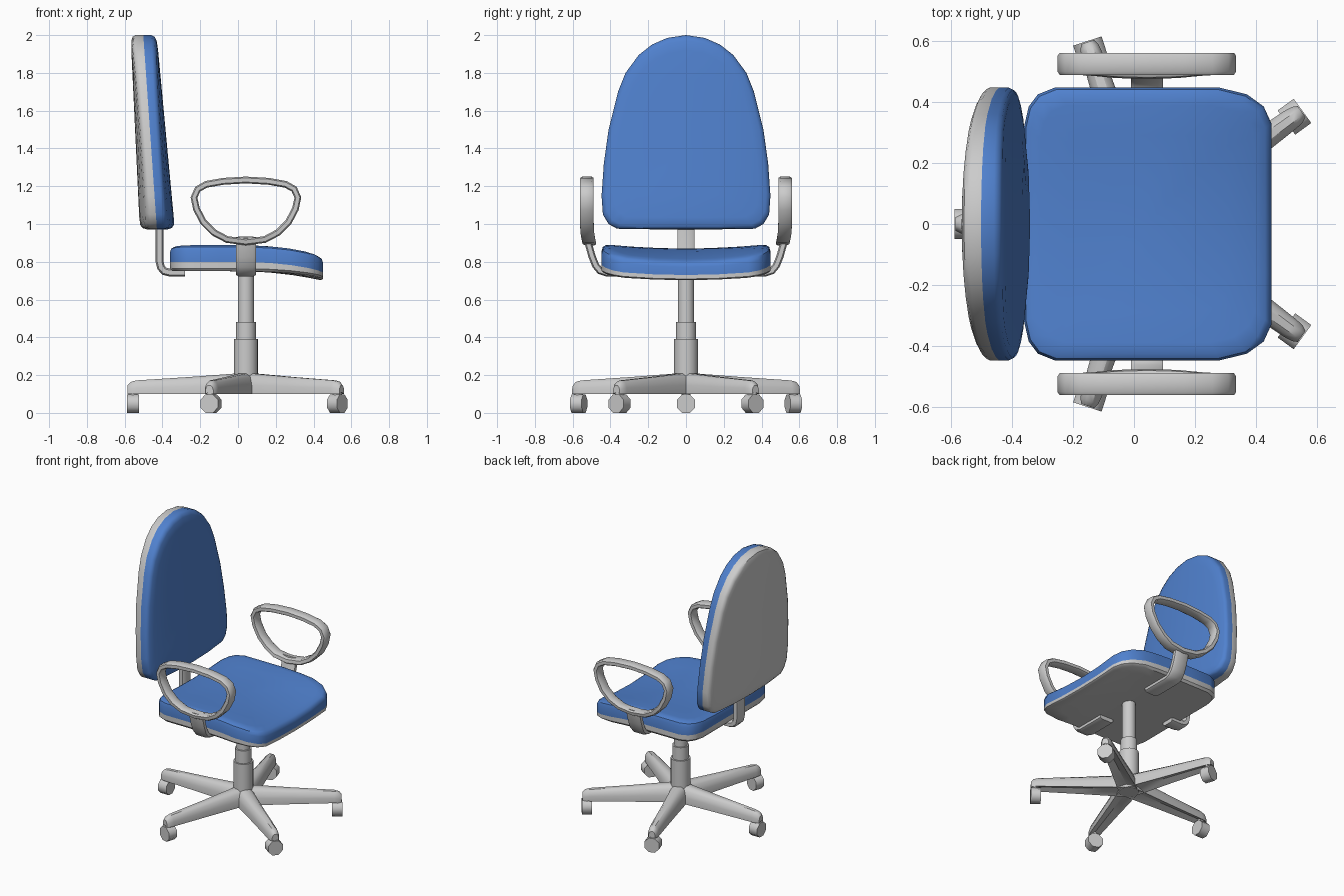
import bpy, bmesh, math
from mathutils import Vector, Matrix

if "Cube" in bpy.data.objects:
    bpy.data.objects.remove(bpy.data.objects["Cube"])

blue = bpy.data.materials.new("blue_fabric")
blue.diffuse_color = (0.08, 0.22, 0.62, 1)
blue.use_nodes = True
blue.node_tree.nodes["Principled BSDF"].inputs["Base Color"].default_value = blue.diffuse_color
CX = 0.042  # column axis


def finish(bm, name, mat=None, angle=40):
    bmesh.ops.recalc_face_normals(bm, faces=bm.faces[:])
    me = bpy.data.meshes.new(name)
    bm.to_mesh(me)
    bm.free()
    ob = bpy.data.objects.new(name, me)
    bpy.context.collection.objects.link(ob)
    if mat:
        me.materials.append(mat)
    bpy.ops.object.select_all(action='DESELECT')
    ob.select_set(True)
    bpy.context.view_layer.objects.active = ob
    bpy.ops.object.shade_smooth_by_angle(angle=math.radians(angle))
    return ob


def loft(bm, rings, closed=False, cap=True):
    vs = [[bm.verts.new(p) for p in r] for r in rings]
    n = len(vs[0])
    for i in range(len(vs) if closed else len(vs) - 1):
        a, b = vs[i], vs[(i + 1) % len(vs)]
        for k in range(n):
            j = (k + 1) % n
            bm.faces.new((a[k], a[j], b[j], b[k]))
    if cap and not closed:
        bm.faces.new(vs[0])
        bm.faces.new(vs[-1])
    return vs


def pad(name, outline, centre, layers, place, mat=None):
    """Cushion: outline shrunk towards its centre, layer by layer."""
    c = Vector(centre)
    bm = bmesh.new()
    rings = [[place(*(c + (Vector(p) - c) * s), t) for p in outline] for s, t in layers]
    last = loft(bm, rings, cap=False)[-1]
    tip = bm.verts.new(place(*c, layers[-1][1]))
    for k in range(len(last)):
        bm.faces.new((last[k], last[(k + 1) % len(last)], tip))
    return finish(bm, name, mat)


def sweep(name, path, thick, width, place, closed=False):
    """Bevelled flat bar along a 2D path."""
    pts = [Vector(p) for p in path]
    n = len(pts)
    sec = [(-1, -.7), (-.6, -1), (.6, -1), (1, -.7), (1, .7), (.6, 1), (-.6, 1), (-1, .7)]
    rings = []
    for i, p in enumerate(pts):
        a = pts[i - 1] if closed or i else p
        b = pts[(i + 1) % n] if closed or i < n - 1 else p
        t = (b - a).normalized()
        nor = Vector((-t.y, t.x))
        rings.append([place(*(p + nor * s * thick / 2), w * width / 2) for s, w in sec])
    bm = bmesh.new()
    loft(bm, rings, closed)
    return finish(bm, name)


def mirrored(half):
    """Mirror a half outline across y; the first and last points lie on the axis."""
    return half + [(a, -b) for a, b in reversed(half[1:-1])]


# backrest: fabric cushion in front, shell behind
half = [(0, 2.0), (.10, 1.985), (.18, 1.95), (.25, 1.895), (.32, 1.80), (.36, 1.70),
        (.41, 1.50), (.435, 1.32), (.447, 1.15), (.44, 1.05), (.41, 1.0), (.365, .975),
        (.18, .972), (0, .972)]
back_outline = half + [(-y, z) for y, z in reversed(half[1:-1])]


def back_place(y, z, t):
    depth = (.055 + .04 * (1 - (y / .45) ** 2)) * (1 - .25 * (z - .98))
    return (-.43 - .07 * (z - .98) + t * depth, y, z)


edge = [(1, 0), (1, .6), (.985, .84), (.95, .96), (.86, 1), (.6, 1), (.3, 1)]
pad("backrest_cushion", back_outline, (0, 1.42), edge, back_place, blue)
pad("backrest_shell", back_outline, (0, 1.42), [(s, -.95 * t) for s, t in edge], back_place)

# seat: saddle-shaped cushion and pan, both drooping at the front
seat_outline = mirrored([(.45, 0), (.45, .17), (.45, .33), (.425, .385), (.37, .425), (.28, .447),
                         (.18, .447), (.05, .447), (-.1, .447), (-.26, .447), (-.315, .425),
                         (-.345, .385), (-.36, .32), (-.36, .16), (-.36, 0)])


def seat_place(x, y, t):
    f = max(0, (x - .0) / .45) ** 2
    c = 1 - (y / .45) ** 2
    z = .80 - .045 * f - .025 * f * c
    z += t * (.095 - .025 * c) if t > 0 else t * (.05 - .02 * f)
    return (x, y, z)


seat_edge = [(1, 0), (1, .6), (.985, .84), (.95, .95), (.87, 1), (.65, 1), (.4, 1), (.2, 1)]
pad("seat_cushion", seat_outline, (.045, 0), seat_edge, seat_place, blue)
pan_edge = [(1, 0), (1, -.7), (.97, -1), (.8, -1), (.6, -1), (.3, -1)]
pad("seat_pan", seat_outline, (.045, 0), pan_edge, seat_place)

# bracket joining seat and backrest
sweep("back_bracket", [(-.43, 1.2), (-.415, 1.0), (-.415, .80), (-.408, .77), (-.39, .75),
                       (-.36, .743), (-.28, .743)], .042, .09, lambda a, b, w: (a, w, b))

# armrests: a closed loop on a post that curves under the seat
arm = [(0, 1.233), (.12, 1.226), (.21, 1.21), (.255, 1.185), (.275, 1.14), (.262, 1.08),
       (.225, 1.01), (.17, .955), (.10, .918), (0, .905)]
loop = arm + [(-a, b) for a, b in reversed(arm[1:-1])]
post = [(.521, .93), (.515, .89), (.498, .83), (.478, .78), (.455, .752), (.42, .741), (.22, .741)]
for side, s in (("left", 1), ("right", -1)):
    sweep(side + "_arm_loop", loop, .036, .072,
          lambda a, b, w: (CX + a, s * (.525 + w - 1.25 * max(0, 1 - b) ** 2), b), True)
    sweep(side + "_arm_post", post, .038, .105, lambda a, b, w: (CX + w, s * a, b))

# gas column in three steps
for name, r, z0, z1 in (("column_sleeve", .0635, .10, .39), ("column_collar", .053, .38, .48),
                        ("column_piston", .043, .47, .765)):
    bm = bmesh.new()
    bmesh.ops.create_cone(bm, cap_ends=True, segments=20, radius1=r, radius2=r, depth=z1 - z0,
                          matrix=Matrix.Translation((CX, 0, (z0 + z1) / 2)))
    finish(bm, name)

# five-star base with casters
stations = [(0, .062, .212), (.06, .06, .208), (.30, .047, .19), (.58, .035, .172),
            (.61, .031, .164), (.627, .022, .145)]
profile = [(-1, 0), (-1, .45), (-.75, .82), (-.35, 1), (.35, 1), (.75, .82), (1, .45), (1, 0), (0, .2)]
for i in range(5):
    rot = Matrix.Translation((CX, 0, 0)) @ Matrix.Rotation(math.pi + i * math.tau / 5, 4, 'Z')
    bm = bmesh.new()
    loft(bm, [[rot @ Vector((r, w * u, .10 + (top - .10) * v)) for u, v in profile]
              for r, w, top in stations])
    finish(bm, f"base_leg_{i + 1}")
    bm = bmesh.new()
    bmesh.ops.create_cone(bm, cap_ends=True, segments=8, radius1=.053, radius2=.053, depth=.065,
                          matrix=rot @ Matrix.Translation((.598, 0, .049))
                          @ Matrix.Rotation(math.pi / 2, 4, 'Y') @ Matrix.Rotation(math.pi / 8, 4, 'Z'))
    bmesh.ops.create_cone(bm, cap_ends=True, segments=8, radius1=.025, radius2=.025, depth=.05,
                          matrix=rot @ Matrix.Translation((.598, 0, .10)))
    finish(bm, f"caster_{i + 1}", angle=50)
